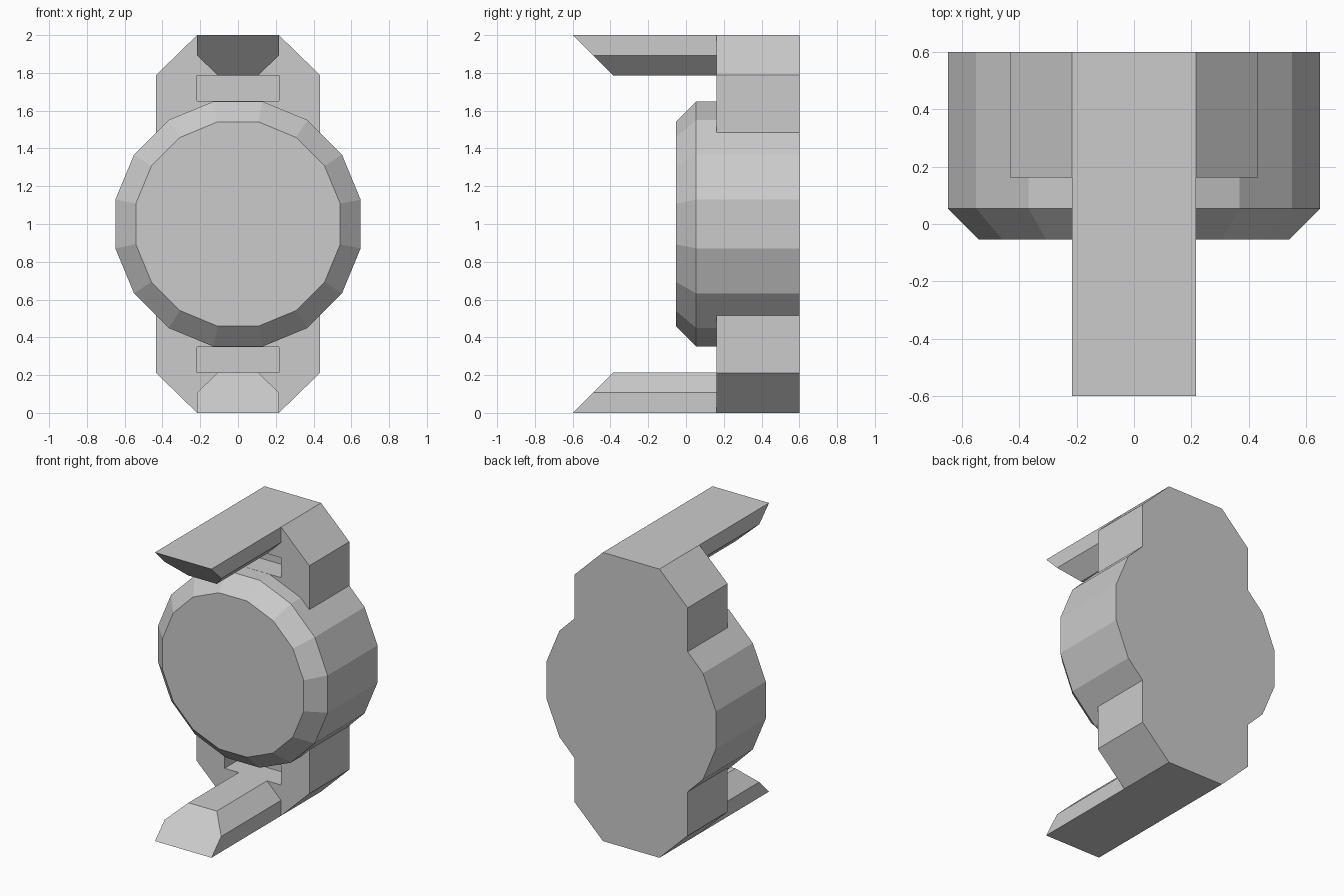
import bpy, bmesh, math

if "Cube" in bpy.data.objects:
    bpy.data.objects.remove(bpy.data.objects["Cube"])

MID = 1.0       # height of the drum axis; parts mirror about it
U = 0.0541      # base module of the design
SIDES = 16


def make_object(name, rings):
    """Loft closed rings of (x, y, z) points, cap both ends, origin at mid height."""
    bm = bmesh.new()
    loops = [[bm.verts.new(p) for p in ring] for ring in rings]
    for a, b in zip(loops, loops[1:]):
        for i in range(len(a)):
            j = (i + 1) % len(a)
            bm.faces.new((a[i], a[j], b[j], b[i]))
    bm.faces.new(loops[0])
    bm.faces.new(loops[-1])
    bmesh.ops.recalc_face_normals(bm, faces=bm.faces)
    mesh = bpy.data.meshes.new(name)
    bm.to_mesh(mesh)
    bm.free()
    obj = bpy.data.objects.new(name, mesh)
    obj.location.z = MID
    bpy.context.collection.objects.link(obj)
    return obj


def ring_xz(profile, y):
    return [(x, y, z) for x, z in profile]


def mirror_down(obj):
    mod = obj.modifiers.new("mirror_down", 'MIRROR')
    mod.use_axis = (False, False, True)
    mod.use_mirror_merge = False


def polygon(apothem):
    r = apothem / math.cos(math.pi / SIDES)
    angles = [math.tau * (i + 0.5) / SIDES for i in range(SIDES)]
    return [(r * math.cos(a), r * math.sin(a)) for a in angles]


# Round drum with chamfered front rim
outer, inner = polygon(12 * U), polygon(10 * U)
make_object("drum", [ring_xz(inner, -U), ring_xz(outer, U), ring_xz(outer, 0.6)])

# Mounting lug with clipped corners, sunk slightly into the drum
right = [(4 * U, 1.0), (8 * U, 15 * U - 0.022), (8 * U, 0.48), (0.365, 0.545), (0.127, 0.64)]
lug_profile = right + [(-x, z) for x, z in reversed(right)]
lug = make_object("mounting_lug", [ring_xz(lug_profile, 3 * U), ring_xz(lug_profile, 0.6)])

# Recess between drum and prong
w = 4 * U
slot_profile = [(-w, 0.65), (w, 0.65), (w, 0.787), (-w, 0.787)]
cutter = make_object("slot_cutter", [ring_xz(slot_profile, 0.05), ring_xz(slot_profile, 6 * U)])
cutter.hide_render = True
cutter.hide_viewport = True
cut = lug.modifiers.new("slot", 'BOOLEAN')
cut.operation = 'DIFFERENCE'
cut.solver = 'EXACT'
cut.object = cutter
mirror_down(lug)

# Forward prong with chamfered inner edges and a slanted tip
prong_profile = [(-w, 1.0), (w, 1.0), (w, 0.893), (w / 2, 0.787), (-w / 2, 0.787), (-w, 0.893)]
tip = [(x, -0.6 + (1.0 - z), z) for x, z in prong_profile]
prong = make_object("prong", [tip, ring_xz(prong_profile, 3 * U)])
mirror_down(prong)
